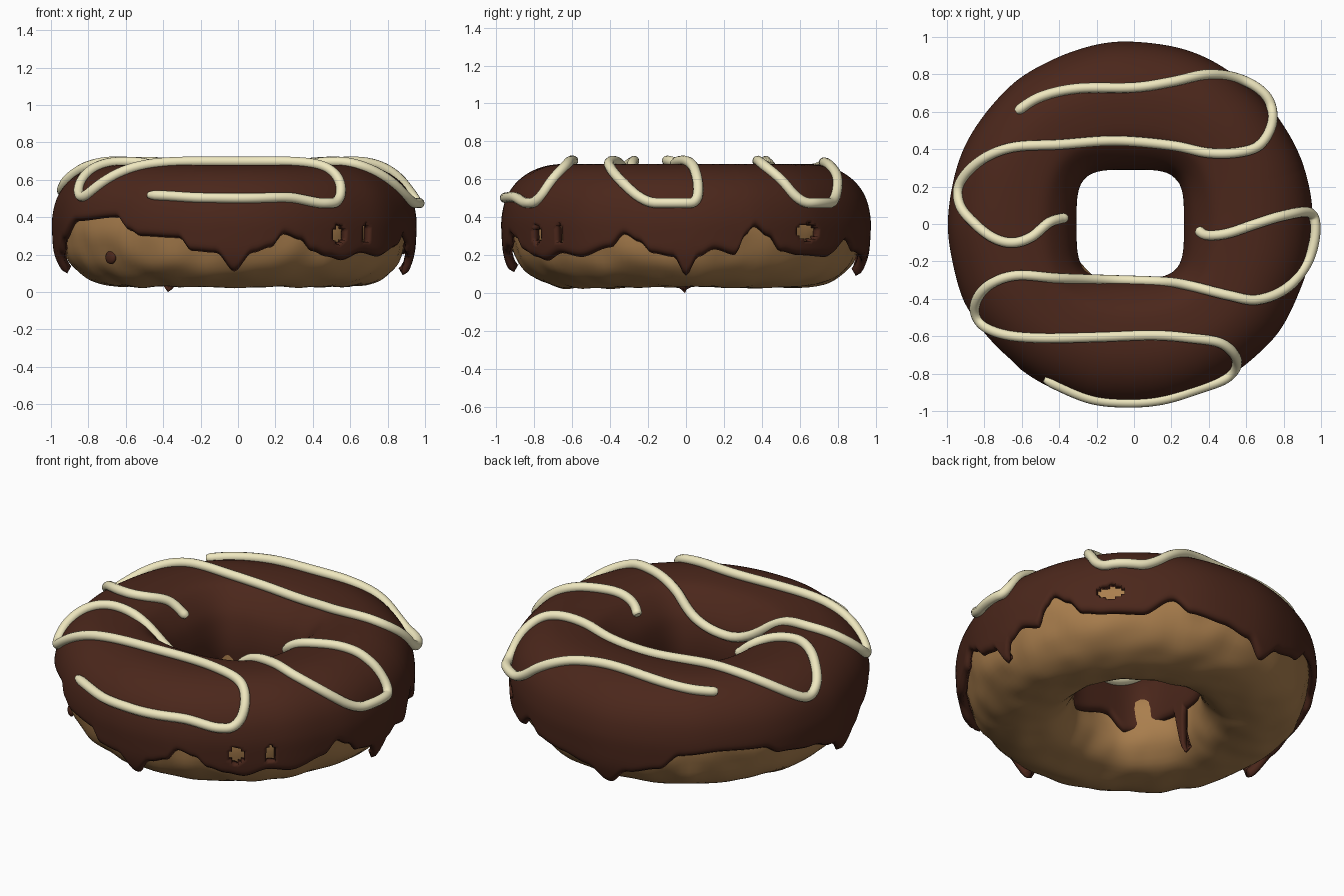
import bpy, math
from mathutils import Vector, noise

if "Cube" in bpy.data.objects:
    bpy.data.objects.remove(bpy.data.objects["Cube"])

CX = -0.02  # ring centre


def material(name, rgb):
    m = bpy.data.materials.new(name)
    m.diffuse_color = (*rgb, 1)
    m.use_nodes = True
    m.node_tree.nodes["Principled BSDF"].inputs["Base Color"].default_value = m.diffuse_color
    return m


def add_mesh(name, verts, faces, mat):
    me = bpy.data.meshes.new(name)
    me.from_pydata(verts, [], faces)
    me.update()
    for p in me.polygons:
        p.use_smooth = True
    ob = bpy.data.objects.new(name, me)
    bpy.context.collection.objects.link(ob)
    me.materials.append(mat)
    return ob


def spline(pts, n, closed=False):
    """Catmull-Rom through 2D points, n samples per span."""
    out, k = [], len(pts)
    get = (lambda i: pts[i % k]) if closed else (lambda i: pts[min(max(i, 0), k - 1)])
    for i in range(k if closed else k - 1):
        a, b, c, d = (Vector(get(i + j)) for j in (-1, 0, 1, 2))
        for s in range(n):
            t = s / n
            out.append(0.5 * (2 * b + (c - a) * t + (2 * a - 5 * b + 4 * c - d) * t * t
                              + (3 * b - a - 3 * c + d) * t ** 3))
    if not closed:
        out.append(Vector(pts[-1]))
    return out


def edge_height(table, deg):
    """Periodic smooth interpolation of (angle, z) pairs."""
    deg = (deg - table[0][0]) % 360 + table[0][0]
    pts = table + [(table[0][0] + 360, table[0][1])]
    for (a, za), (b, zb) in zip(pts, pts[1:]):
        if a <= deg <= b:
            t = (deg - a) / (b - a)
            return za + (zb - za) * t * t * (3 - 2 * t)
    return pts[0][1]


def hole_radius(a):  # squarish hole
    return ((abs(math.cos(a)) / 0.287) ** 4 + (abs(math.sin(a)) / 0.29) ** 4) ** -0.25


def outer_radius(a):
    return 0.973 + 0.012 * noise.noise(Vector((3 * math.cos(a), 3 * math.sin(a), 2)))


chocolate = material("chocolate", (0.07, 0.02, 0.011))
pastry = material("pastry", (0.40, 0.21, 0.075))
cream = material("cream", (0.86, 0.80, 0.52))

# Dough ring
section = spline([(.59, .03), (.70, .04), (.80, .08), (.88, .16), (.92, .28), (.925, .38), (.89, .5),
                  (.79, .59), (.6, .625), (.45, .58), (.365, .45), (.345, .3), (.37, .16), (.46, .06)], 4, True)
N, K = 144, len(section)
verts, faces = [], []
for i in range(N):
    a = 2 * math.pi * i / N
    for r, z in section:
        p = Vector((r * math.cos(a), r * math.sin(a), z))
        p += (p - Vector((.62 * math.cos(a), .62 * math.sin(a), .33))) * 0.045 * noise.noise(p * 7)
        verts.append((p.x + CX, p.y, max(p.z, 0.02)))
    for j in range(K):
        i2, j2 = (i + 1) % N, (j + 1) % K
        faces.append((i * K + j, i2 * K + j, i2 * K + j2, i * K + j2))
add_mesh("dough", verts, faces, pastry)

# Icing: section (0 = hole wall, 1 = outer wall), lower edge heights by angle, and gaps
icing = spline([(.90, .0), (.94, .1), (.985, .2), (1, .3), (1, .4), (.965, .5), (.89, .58), (.775, .64),
                (.63, .674), (.46, .68), (.28, .665), (.17, .62), (.07, .54), (.02, .45), (0, .35),
                (.01, .25), (.03, .12), (.06, -.01)], 8)
peak = max(range(len(icing)), key=lambda i: icing[i].y)
outer_edge = [(-172, .10), (-167, .2), (-161, .28), (-150, .38), (-131, .40), (-126, .33), (-122, .30),
              (-108, .29), (-104, .22), (-96, .21), (-90, .11), (-84, .21), (-78, .24), (-74, .31),
              (-68, .28), (-64, .22), (-58, .19), (-52, .17), (-44, .21), (-36, .19), (-25, .24),
              (-20, .31), (-15, .27), (-11, .21), (-4, .19), (0, .09), (4, .19), (9, .23), (16, .20),
              (19, .30), (22, .35), (27, .30), (32, .22), (39, .20), (52, .19), (62, .28), (68, .22),
              (80, .20), (90, .17), (97, .09), (104, .18), (115, .22), (122, .31), (135, .33),
              (150, .32), (156, .27), (170, .24), (180, .19)]
inner_edge = [(-150, .25), (-120, .2), (-100, .27), (-60, .22), (-30, .28), (0, .2), (30, .28), (60, .22),
              (100, .27), (130, .18), (142, .26), (173, .24), (181, .0), (189, .24)]
gaps = [(-55, .305, 2.4, .05), (-44, .305, 1.8, .05), (41, .315, 4.5, .045)]


def find(z, side):
    """Fractional index along the section where it crosses height z."""
    for i in (range(peak) if side == 0 else range(len(icing) - 2, peak, -1)):
        a, b = icing[i].y, icing[i + 1].y
        if min(a, b) <= z <= max(a, b):
            return i + (z - a) / (b - a)
    return 0 if side == 0 else len(icing) - 1.001


N, M = 360, 90
verts, faces = [], []
for i in range(N):
    a = 2 * math.pi * i / N
    deg = math.degrees(a)
    zo, zi = edge_height(outer_edge, deg), edge_height(inner_edge, deg)
    u0, u1 = find(zo, 0), find(zi, 1)
    ri, ro = hole_radius(a), outer_radius(a)
    for j in range(M):
        u = u0 + (u1 - u0) * j / (M - 1)
        k = min(int(u), len(icing) - 2)
        t, z = icing[k].lerp(icing[k + 1], u - k)
        r = ri + (ro - ri) * t
        d = (z - zo) if u < peak else (z - zi)
        if d < 0.04:  # rounded lip
            curl = 0.028 * (1 - math.sqrt(max(0, 1 - (1 - max(d, 0) / 0.04) ** 2)))
            r += -curl if u < peak else curl
        verts.append((r * math.cos(a) + CX, r * math.sin(a), z))
    for j in range(M - 1):
        z = verts[i * M + j][2]
        if j < M // 2 and any(((((deg - g + 180) % 360) - 180) / w) ** 2 + ((z - h) / v) ** 2 < 1
                              for g, h, w, v in gaps):
            continue
        i2 = (i + 1) % N
        faces.append((i * M + j, i2 * M + j, i2 * M + j + 1, i * M + j + 1))
ob = add_mesh("icing", verts, faces, chocolate)
mod = ob.modifiers.new("thickness", 'SOLIDIFY')
mod.thickness, mod.offset = 0.045, -1

# Stray spot of icing on the dough
bpy.ops.mesh.primitive_uv_sphere_add(segments=20, ring_count=12, radius=1, location=(-.68, -.60, .185))
spot = bpy.context.object
spot.name = "icing_spot"
spot.scale = (.02, .038, .035)
spot.rotation_euler = (0, 0, math.radians(-139))
spot.data.materials.append(chocolate)
bpy.ops.object.shade_smooth()


# Cream drizzle laid over the icing
def surface(x, y):
    a = math.atan2(y, x - CX)
    ri, ro = hole_radius(a), outer_radius(a)
    t = min(max((math.hypot(x - CX, y) - ri) / (ro - ri), .025), .985)
    for p, q in zip(icing[24:], icing[25:]):
        if p.x >= t >= q.x and p.x > q.x:
            return p.y + (q.y - p.y) * (p.x - t) / (p.x - q.x)
    return .46


def drizzle(name, path):
    pts = spline(path, 8)
    cu = bpy.data.curves.new(name, 'CURVE')
    cu.dimensions = '3D'
    cu.bevel_depth, cu.bevel_resolution, cu.use_fill_caps = 0.027, 4, True
    sp = cu.splines.new('POLY')
    sp.points.add(len(pts) - 1)
    zs = [surface(*p) + 0.018 for p in pts]
    for i, p in enumerate(pts):
        near = zs[max(0, i - 3):i + 4]
        sp.points[i].co = (p.x, p.y, sum(near) / len(near), 1)
        sp.points[i].radius = (0.6, 0.85, 1)[min(i, len(pts) - 1 - i, 2)]
    sp.use_smooth = True
    cu.materials.append(cream)
    bpy.context.collection.objects.link(bpy.data.objects.new(name, cu))


drizzle("drizzle_back", [
    (-.63, .6), (-.5, .68), (-.3, .725), (0, .73), (.2, .76), (.4, .8), (.58, .77), (.71, .68), (.74, .55),
    (.68, .43), (.57, .385), (.4, .38), (.2, .42), (-.1, .445), (-.4, .425), (-.65, .41), (-.82, .34),
    (-.93, .22), (-.93, .1), (-.85, 0), (-.75, -.075), (-.65, -.1), (-.55, -.07), (-.45, .01), (-.36, .035)])
drizzle("drizzle_front", [
    (.34, -.03), (.39, -.06), (.5, -.05), (.65, 0), (.8, .045), (.94, .06), (.97, -.04), (.93, -.2),
    (.82, -.34), (.66, -.405), (.5, -.38), (.3, -.33), (.17, -.31), (-.1, -.30), (-.4, -.29), (-.63, -.275),
    (-.78, -.33), (-.85, -.43), (-.82, -.53), (-.7, -.59), (-.5, -.61), (-.2, -.605), (.1, -.595),
    (.3, -.61), (.47, -.64), (.55, -.73), (.5, -.82), (.35, -.88), (.15, -.94), (-.05, -.955),
    (-.25, -.93), (-.48, -.83)])
